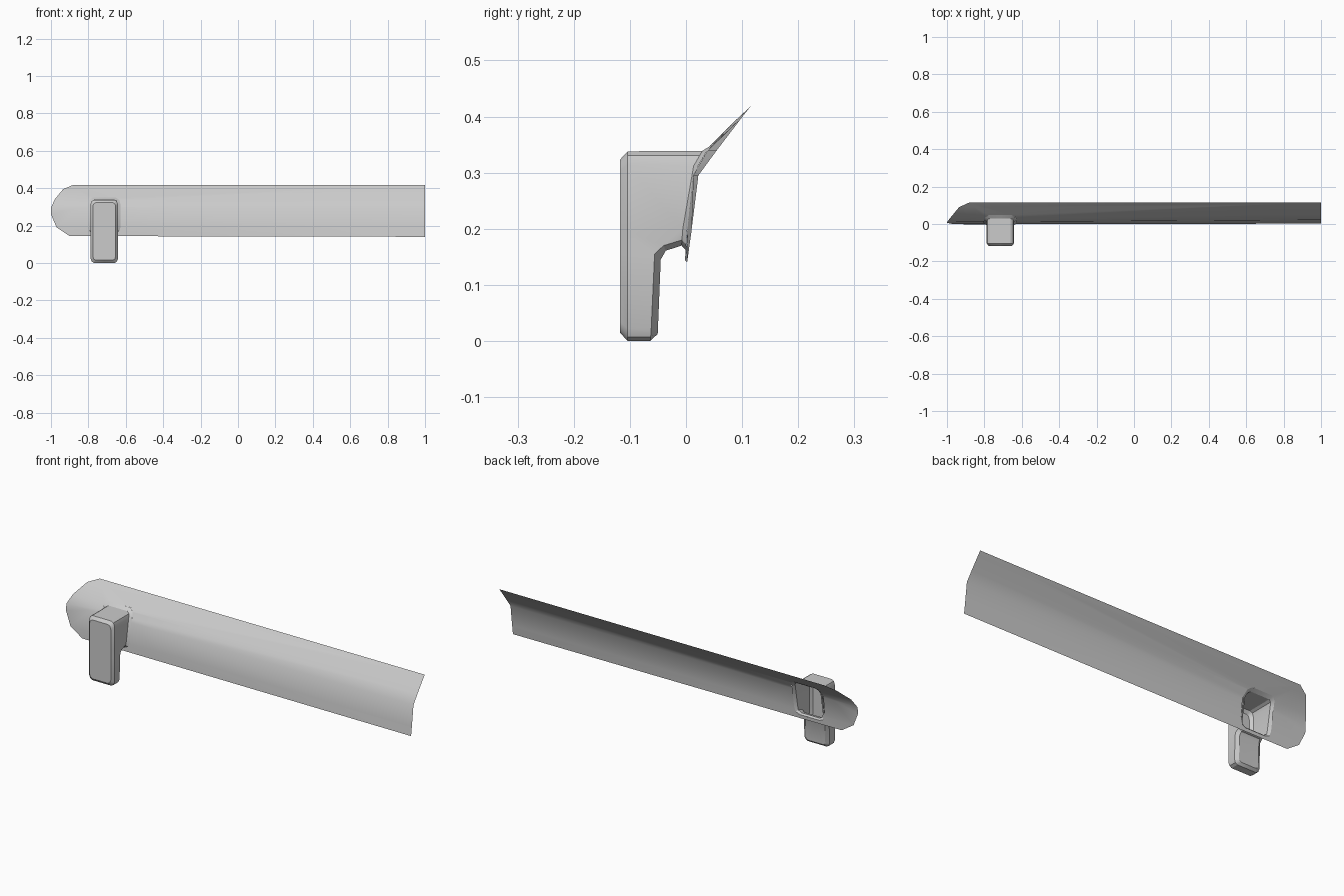
import bpy, bmesh, math
from mathutils import Vector

if "Cube" in bpy.data.objects:
    bpy.data.objects.remove(bpy.data.objects["Cube"])

CX = -0.715                                   # handle centre line
ROWS = [0.14, 0.19, 0.295, 0.34, 0.395, 0.418]  # heights of the panel rows
LEFT = [-0.002, 0.0, 0.01, 0.035, 0.09, 0.115]  # depth at left tip
RIGHT = [0.002, 0.009, 0.022, 0.055, 0.097, 0.115]  # depth at right end


def lerp_rows(vals, z):
    i = 0
    while i < len(ROWS) - 2 and z > ROWS[i + 1]:
        i += 1
    t = (z - ROWS[i]) / (ROWS[i + 1] - ROWS[i])
    return vals[i] + t * (vals[i + 1] - vals[i])


def panel_y(x, z):
    t = (x + 1) / 2
    return lerp_rows(LEFT, z) * (1 - t) + lerp_rows(RIGHT, z) * t


def finish(bm, name, angle, front):
    bmesh.ops.recalc_face_normals(bm, faces=bm.faces)
    bm.faces.ensure_lookup_table()
    ref = min(bm.faces, key=lambda f: f.calc_center_median().y) if front else max(bm.faces, key=lambda f: f.calc_area())
    if ref.normal.y > 0:
        bmesh.ops.reverse_faces(bm, faces=bm.faces)
    me = bpy.data.meshes.new(name)
    bm.to_mesh(me)
    bm.free()
    ob = bpy.data.objects.new(name, me)
    bpy.context.collection.objects.link(ob)
    bpy.ops.object.select_all(action='DESELECT')
    ob.select_set(True)
    bpy.context.view_layer.objects.active = ob
    bpy.ops.object.shade_smooth_by_angle(angle=math.radians(angle))
    return ob


# Half outline of the opening rim, shared by panel and handle (dx, z)
RIM = [(0, .351), (.06, .351), (.08, .337), (.088, .31), (.088, .195),
       (.08, .172), (.058, .162), (0, .162)]

# Curved panel: flat outline with a hole, cut into rows, then bent
outline = [(1, .14), (1, .418), (-.88, .418), (-.935, .395), (-.98, .34),
           (-1, .295), (-1, .26), (-.97, .19), (-.9, .144)]
hole = [(CX + x, z) for x, z in RIM] + [(CX - x, z) for x, z in RIM[-2:0:-1]]
bm = bmesh.new()
edges = []
for loop in (outline, hole):
    vs = [bm.verts.new((x, 0, z)) for x, z in loop]
    edges += [bm.edges.new((vs[i - 1], vs[i])) for i in range(len(vs))]
bmesh.ops.triangle_fill(bm, edges=edges, use_beauty=True, normal=(0, -1, 0))
for z in ROWS[1:-1]:
    bmesh.ops.bisect_plane(bm, geom=bm.verts[:] + bm.edges[:] + bm.faces[:],
                           plane_co=(0, 0, z), plane_no=(0, 0, 1), dist=1e-5)
for v in bm.verts:
    v.co.y = panel_y(v.co.x, v.co.z)
bm.normal_update()
finish(bm, "curved_panel", 60, False)

# Hollow handle: right half, mirrored
bm = bmesh.new()


def ring(pts):
    return [bm.verts.new(p) for p in pts]


def strip(a, b):
    for i in range(len(a) - 1):
        bm.faces.new((a[i], a[i + 1], b[i + 1], b[i]))


edge = [(0, .338), (.054, .338), (.067, .331), (.073, .315), (.073, .195),
        (.073, .155), (.073, .022), (.067, .007), (.054, 0), (0, 0)]
body = ring((x, -.104, z) for x, z in edge)
face = ring((x * .84, -.118, .169 + (z - .169) * .91) for x, z in edge)
strip(face, body)
bm.faces.new(face)

# flared collar where the handle meets the panel
rim = ring((x, panel_y(CX, z), z) for x, z in RIM)
neck_pts = [(0, .339), (.054, .339), (.067, .331), (.073, .312), (.073, .2),
            (.07, .18), (.053, .17), (0, .17)]
neck = ring((x, panel_y(CX, z) - .008, z) for x, z in neck_pts)
strip(neck, rim)
strip(body[:5], neck[:5])

# lower grip with bevelled rear
side = ring([(.073, -.056, .155), (.073, -.062, .022), (.067, -.063, .007),
             (.054, -.064, 0), (0, -.064, 0)])
rear = ring([(.056, -.045, .145), (.056, -.05, .022), (.05, -.05, .015),
             (.042, -.051, .012), (0, -.051, .012)])
mid = bm.verts.new((0, -.045, .145))
strip(body[5:], side)
strip(side, rear)
bm.faces.new(rear + [mid])

# underside of the upper arm
s2, r2, m2 = ring([(.071, -.04, .17), (.054, -.036, .161), (0, -.036, .161)])
bm.faces.new((body[4], body[5], side[0], s2))
bm.faces.new((body[4], s2, neck[4]))
bm.faces.new((s2, neck[5], neck[4]))
bm.faces.new((side[0], rear[0], r2, s2))
bm.faces.new((rear[0], mid, m2, r2))
bm.faces.new((s2, r2, neck[6], neck[5]))
bm.faces.new((r2, m2, neck[7], neck[6]))

handle = finish(bm, "handle", 28, True)
handle.location.x = CX
mirror = handle.modifiers.new("mirror", 'MIRROR')
mirror.use_clip = True
